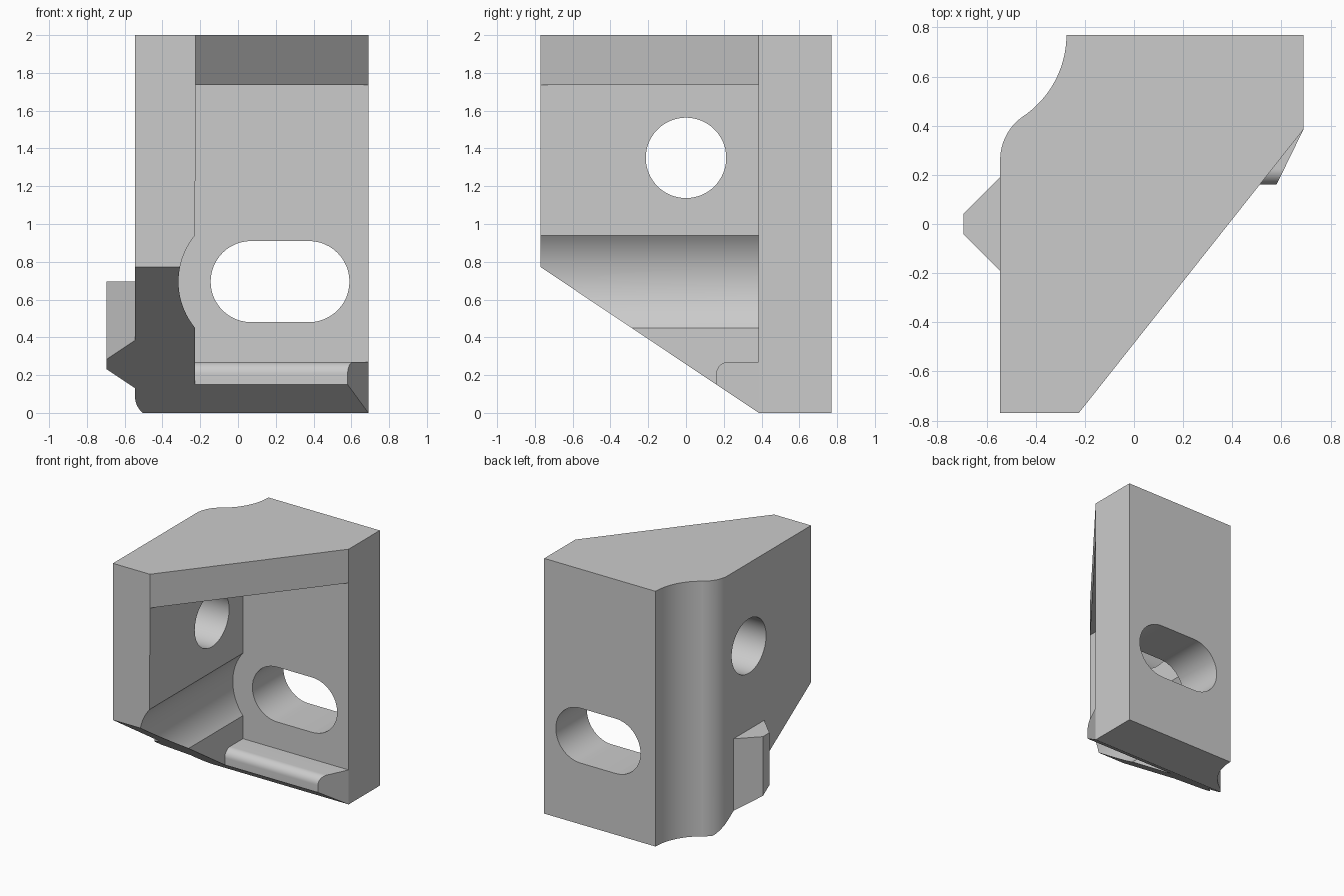
import bpy, bmesh
from math import sin, cos, radians
from mathutils import Vector

cube = bpy.data.objects.get("Cube")
if cube:
    bpy.data.objects.remove(cube, do_unlink=True)

grey = bpy.data.materials.new("light grey")
grey.use_nodes = True
grey.diffuse_color = (0.6, 0.6, 0.6, 1)
for node in grey.node_tree.nodes:
    if node.type == "BSDF_PRINCIPLED":
        node.inputs["Base Color"].default_value = (0.6, 0.6, 0.6, 1)


def arc(cx, cy, r, start, end, steps=24):
    angles = [radians(start + (end - start) * i / steps) for i in range(steps + 1)]
    return [(cx + r * cos(a), cy + r * sin(a)) for a in angles]


def prism(name, points, axis, low, high):
    """Extrude a 2D outline along x, y or z; the outline uses the other two axes in order."""
    place = {"x": lambda p, d: (d, p[0], p[1]),
             "y": lambda p, d: (p[0], d, p[1]),
             "z": lambda p, d: (p[0], p[1], d)}[axis]
    bm = bmesh.new()
    face = bm.faces.new([bm.verts.new(place(p, low)) for p in points])
    shift = Vector(place((0, 0), high - low))
    top = bmesh.ops.extrude_face_region(bm, geom=[face], use_keep_orig=True)
    bmesh.ops.translate(bm, vec=shift, verts=[v for v in top["geom"] if isinstance(v, bmesh.types.BMVert)])
    bmesh.ops.recalc_face_normals(bm, faces=bm.faces[:])
    mesh = bpy.data.meshes.new(name)
    bm.to_mesh(mesh)
    bm.free()
    mesh.materials.append(grey)
    obj = bpy.data.objects.new(name, mesh)
    bpy.context.collection.objects.link(obj)
    return obj


def combine(target, tool, operation):
    """Apply a boolean and discard the tool."""
    mod = target.modifiers.new(operation, "BOOLEAN")
    mod.operation = operation
    mod.solver = "EXACT"
    mod.object = tool
    bpy.context.view_layer.objects.active = target
    bpy.ops.object.modifier_apply(modifier=mod.name)
    bpy.data.objects.remove(tool, do_unlink=True)


wall_x, back_y = -0.225, 0.385

# Main block with the S-shaped back corner
outline = [(-0.545, -0.77), (wall_x, -0.77), (0.69, back_y), (0.69, 0.77)]
outline += arc(-0.675, 0.77, 0.4, 0, -55.7)
outline += arc(-0.328, 0.26, 0.217, 124.3, 180)
bracket = prism("bracket", outline, "z", -0.4, 2)

# Open interior, including the round channel along the side wall
cavity = [(1, -0.6), (1, 1.735), (wall_x, 1.735)]
cavity += arc(0.07, 0.695, 0.385, 140.5, 219.5)
cavity += [(wall_x, -0.6)]
combine(bracket, prism("cavity", cavity, "y", -1, back_y), "DIFFERENCE")

# Rounded lip along the foot of the back wall, with an angled end
lip_side = [(0.45, -0.3), (0.45, 0.27)] + arc(0.225, 0.205, 0.065, 90, 180, 12) + [(0.16, -0.3)]
lip = prism("lip", lip_side, "x", -0.3, 0.9)
lip_plan = [(-0.5, 0), (0.502, 0), (0.69, back_y), (0.5, 0.6), (-0.5, 0.6)]
combine(lip, prism("lip_limit", lip_plan, "z", -1, 1), "INTERSECT")
combine(bracket, lip, "UNION")

# Tapered key on the outside of the side wall
key = [(-0.5, 0.235), (-0.695, 0.04), (-0.695, -0.04), (-0.5, -0.235)]
combine(bracket, prism("side_key", key, "z", -0.3, 0.695), "UNION")

# Slot through the back wall and round hole through the side wall
slot = arc(0.07, 0.695, 0.215, 90, 270) + arc(0.375, 0.695, 0.215, -90, 90)
combine(bracket, prism("slot", slot, "y", 0.3, 1), "DIFFERENCE")
hole = arc(0, 1.35, 0.213, 0, 360, 64)[:-1]
combine(bracket, prism("hole", hole, "x", -1, 0), "DIFFERENCE")

# Sloping underside and flat foot
under = [(-1.5, -1), (-1.5, 1.26), (back_y, 0), (1.5, 0), (1.5, -1)]
combine(bracket, prism("underside", under, "x", -2, 2), "DIFFERENCE")

bpy.ops.object.select_all(action="DESELECT")
bracket.select_set(True)
bpy.context.view_layer.objects.active = bracket
bpy.ops.object.shade_smooth_by_angle(angle=radians(25))
